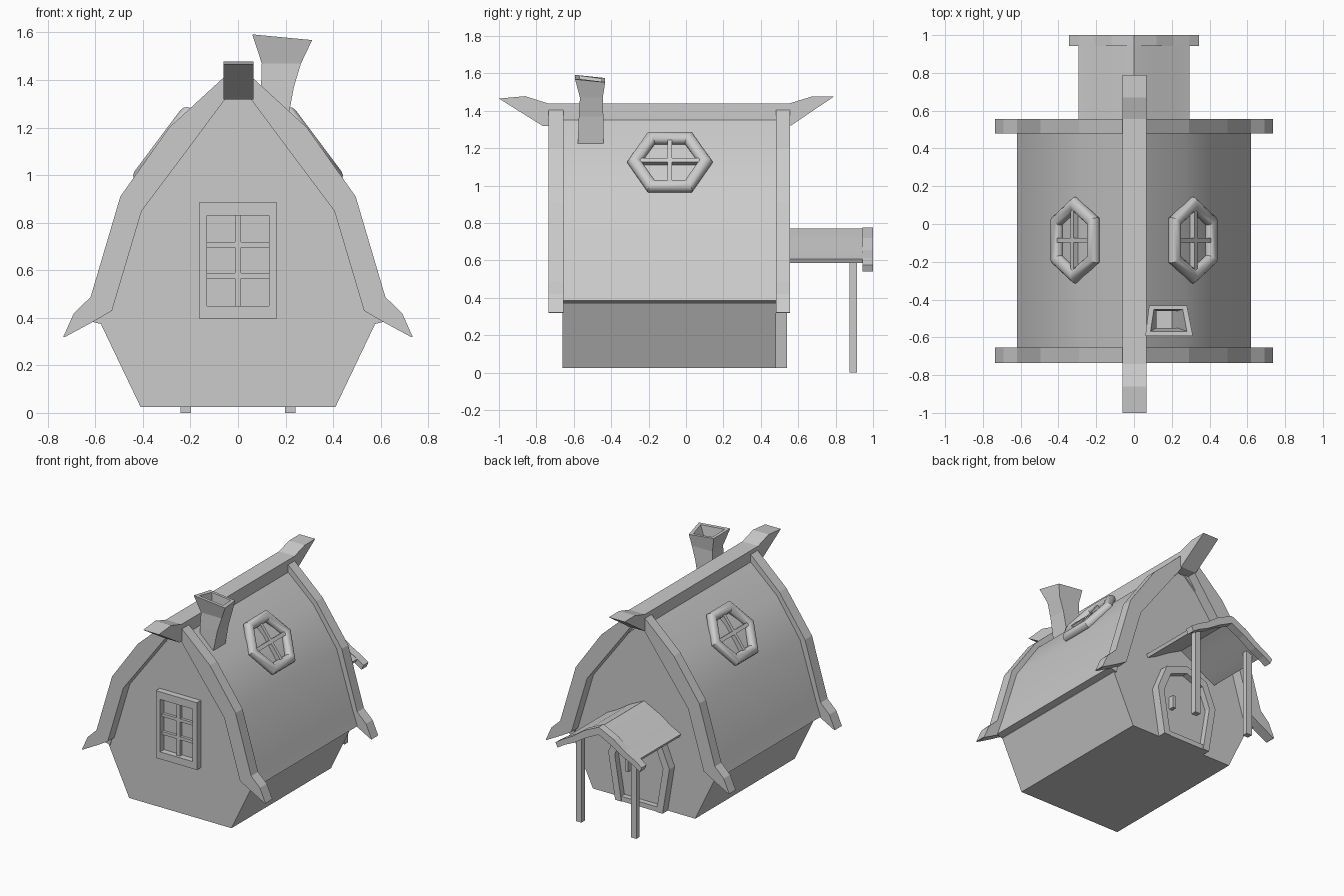
import bpy, bmesh, math
from mathutils import Vector

if "Cube" in bpy.data.objects:
    bpy.data.objects.remove(bpy.data.objects["Cube"])


def loft(name, rings, cyclic=False, smooth=False):
    """Skin a list of equal point rings; open lofts get end caps."""
    bm = bmesh.new()
    vs = [[bm.verts.new(p) for p in r] for r in rings]
    n, m = len(vs), len(vs[0])
    for i in range(n if cyclic else n - 1):
        a, b = vs[i], vs[(i + 1) % n]
        for j in range(m):
            k = (j + 1) % m
            bm.faces.new((a[j], a[k], b[k], b[j]))
    if not cyclic:
        bm.faces.new(vs[0])
        bm.faces.new(vs[-1])
    bmesh.ops.recalc_face_normals(bm, faces=bm.faces)
    me = bpy.data.meshes.new(name)
    bm.to_mesh(me)
    bm.free()
    ob = bpy.data.objects.new(name, me)
    bpy.context.collection.objects.link(ob)
    if smooth:
        bpy.ops.object.select_all(action='DESELECT')
        ob.select_set(True)
        bpy.context.view_layer.objects.active = ob
        bpy.ops.object.shade_smooth_by_angle(angle=math.radians(32))
    return ob


def both(half):
    """Mirror a right-hand (x, z) outline to the left."""
    return half + [(-x, z) for x, z in reversed(half) if x > 1e-6]


def prism(name, pts, y0, y1):
    return loft(name, [[(x, y, z) for x, z in pts] for y in (y0, y1)])


def band(name, outer, inner, y0, y1, cyclic=False, smooth=False):
    """Strip between two (x, z) outlines, with depth from y0 to y1."""
    rings = [[(a[0], y0, a[1]), (a[0], y1, a[1]), (b[0], y1, b[1]), (b[0], y0, b[1])]
             for a, b in zip(outer, inner)]
    return loft(name, rings, cyclic, smooth)


def box(name, x0, x1, y0, y1, z0, z1):
    return prism(name, [(x0, z0), (x1, z0), (x1, z1), (x0, z1)], y0, y1)


def rect(x, z0, z1):
    return [(x, z0), (x, z1), (-x, z1), (-x, z0)]


# House body with sloped walls
prism("house_walls", both([(.41, .025), (.575, .37), (.55, .47), (.43, .87), (.25, 1.13), (0, 1.37)]), -.66, .48)

# Curved main roof
band("main_roof",
     both([(.62, .385), (.58, .5), (.455, .9), (.27, 1.17), (0, 1.41)]),
     both([(.56, .37), (.53, .48), (.41, .87), (.24, 1.12), (0, 1.34)]), -.665, .49, smooth=True)

# Barge boards at both gables
b_out = both([(.735, .32), (.69, .42), (.62, .487), (.495, .91), (.29, 1.2), (.05, 1.42)])
b_in = both([(.73, .318), (.61, .383), (.53, .43), (.405, .85), (.21, 1.11), (.05, 1.325)])
band("front_barge_board", b_out, b_in, -.735, -.655)
band("back_barge_board", b_out, b_in, .48, .555)

# Ridge beam with upturned ends
ridge = [(-1, 1.465), (-.86, 1.478), (-.74, 1.44), (.555, 1.44), (.67, 1.475),
         (.79, 1.475), (.56, 1.32), (-.765, 1.318)]
loft("ridge_beam", [[(x, y, z) for y, z in ridge] for x in (-.06, .066)])


# Flared hollow chimney
def ring(x0, x1, y0, y1, z):
    return [(x0, y0, z), (x1, y0, z), (x1, y1, z), (x0, y1, z)]


rim = [(.06, -.593, 1.592), (.312, -.593, 1.568), (.28, -.432, 1.552), (.08, -.432, 1.575)]
lip = [(.088, -.568, 1.588), (.28, -.568, 1.57), (.258, -.452, 1.556), (.105, -.452, 1.572)]
loft("chimney", [ring(.1, .203, -.58, -.44, 1.2), ring(.097, .235, -.573, -.442, 1.37),
                 ring(.1, .265, -.567, -.445, 1.47), rim, lip,
                 ring(.12, .23, -.55, -.46, 1.46), ring(.12, .2, -.55, -.46, 1.36)])

# Hexagonal roof windows, one on each slope
hexa = [Vector(p) for p in [(.19, 0), (.1, .16), (-.1, .16), (-.19, 0), (-.1, -.16), (.1, -.16)]]
for side, s in (("right", 1), ("left", -1)):
    up, nor = Vector((-.6 * s, 0, .8)), Vector((.8 * s, 0, .6))
    centre = Vector((.305 * s, -.086, 1.12)) + nor * .008

    def place(u, v, n):
        return centre + Vector((0, u, 0)) + up * v + nor * n

    rings = []
    for i, c in enumerate(hexa):
        d0 = (c - hexa[i - 1]).normalized()
        d1 = (hexa[(i + 1) % 6] - c).normalized()
        n0, n1 = Vector((d0.y, -d0.x)), Vector((d1.y, -d1.x))
        mitre = (n0 + n1) / (1 + n0.dot(n1))
        sec = []
        for k in range(12):
            t = math.tau * k / 12
            p = c + mitre * .034 * math.cos(t)
            sec.append(place(p.x, p.y, .034 * math.sin(t)))
        rings.append(sec)
    loft(side + "_roof_window_frame", rings, cyclic=True, smooth=True)
    for nm, du, dv in (("upright", .012, .16), ("crossbar", .185, .013)):
        loft(f"{side}_roof_window_{nm}",
             [[place(a * du, b * dv, h) for a, b in ((-1, -1), (1, -1), (1, 1), (-1, 1))]
              for h in (-.02, .02)])

# Front window with glazing bars
band("front_window_frame", rect(.165, .398, .885), rect(.131, .45, .83), -.705, -.65, cyclic=True)
box("front_window_upright", -.013, .013, -.685, -.65, .44, .84)
for i, z in enumerate((.577, .707)):
    box(f"front_window_crossbar_{i}", -.14, .14, -.68, -.65, z - .011, z + .011)

# Arched back door, its frame and handle
band("door_frame",
     both([(.19, .025), (.245, .36), (.17, .54), (0, .6)]),
     both([(.14, .025), (.193, .35), (.135, .495), (0, .545)]), .47, .54)
prism("door_panel", both([(.15, .025), (.2, .35), (.14, .5), (0, .55)]), .47, .497)
box("door_sill", -.15, .15, .47, .535, .025, .06)
box("door_handle", .09, .115, .49, .535, .25, .34)

# Porch roof, its end board and posts
band("porch_roof",
     both([(.295, .607), (.22, .645), (.12, .71), (0, .77)]),
     both([(.285, .585), (.21, .622), (.11, .685), (0, .742)]), .47, .95, smooth=True)
band("porch_end_board",
     both([(.345, .575), (.29, .612), (.21, .655), (.12, .72), (0, .777)]),
     both([(.33, .54), (.275, .575), (.2, .61), (.105, .67), (0, .722)]), .943, 1.0)
for side, s in (("right", 1), ("left", -1)):
    x = .22 * s
    box(side + "_porch_post", x - .022, x + .022, .875, .915, 0, .625)
